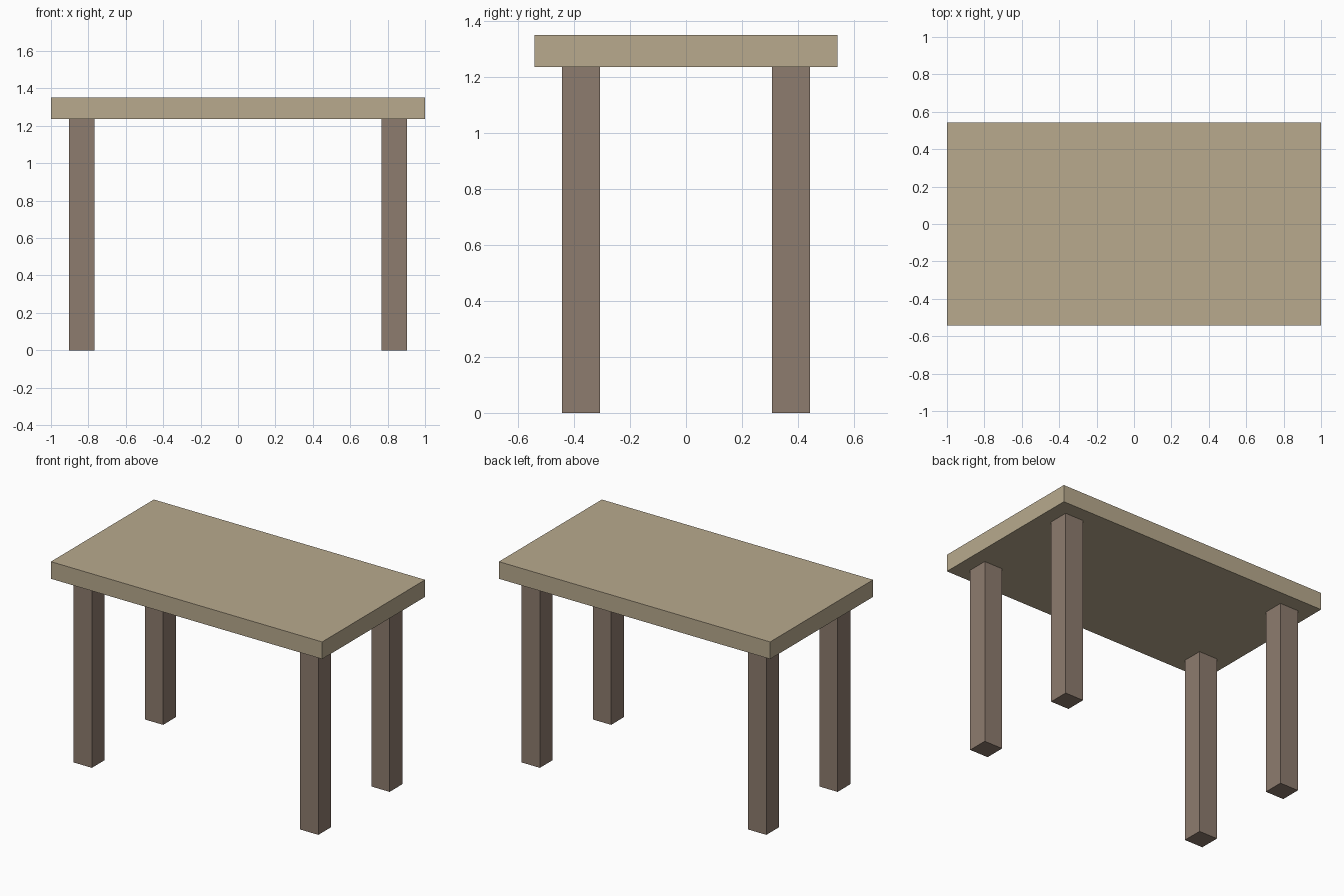
import bpy

if "Cube" in bpy.data.objects:
    bpy.data.objects.remove(bpy.data.objects["Cube"])

TOP_Z, UNDER_Z = 1.35, 1.236
LEG_X, LEG_Y, LEG_W = 0.835, 0.375, 0.135


def material(name, color):
    mat = bpy.data.materials.new(name)
    mat.diffuse_color = (*color, 1)
    mat.use_nodes = True
    mat.node_tree.nodes["Principled BSDF"].inputs["Base Color"].default_value = mat.diffuse_color
    return mat


def box(name, center, size, mat):
    bpy.ops.mesh.primitive_cube_add(size=1, location=center)
    obj = bpy.context.object
    obj.name = name
    obj.scale = size
    bpy.ops.object.transform_apply(location=False, rotation=False, scale=True)
    obj.data.materials.append(mat)
    return obj


light_wood = material("light_wood", (0.48, 0.40, 0.27))
dark_wood = material("dark_wood", (0.27, 0.20, 0.156))

# Table top slab
box("table_top", (0, 0, (TOP_Z + UNDER_Z) / 2), (2, 1.084, TOP_Z - UNDER_Z), light_wood)

# Four square legs, inset from the edges
for side, sx in (("left", -1), ("right", 1)):
    for end, sy in (("front", -1), ("back", 1)):
        box(f"{end}_{side}_leg", (sx * LEG_X, sy * LEG_Y, UNDER_Z / 2),
            (LEG_W, LEG_W, UNDER_Z), dark_wood)
